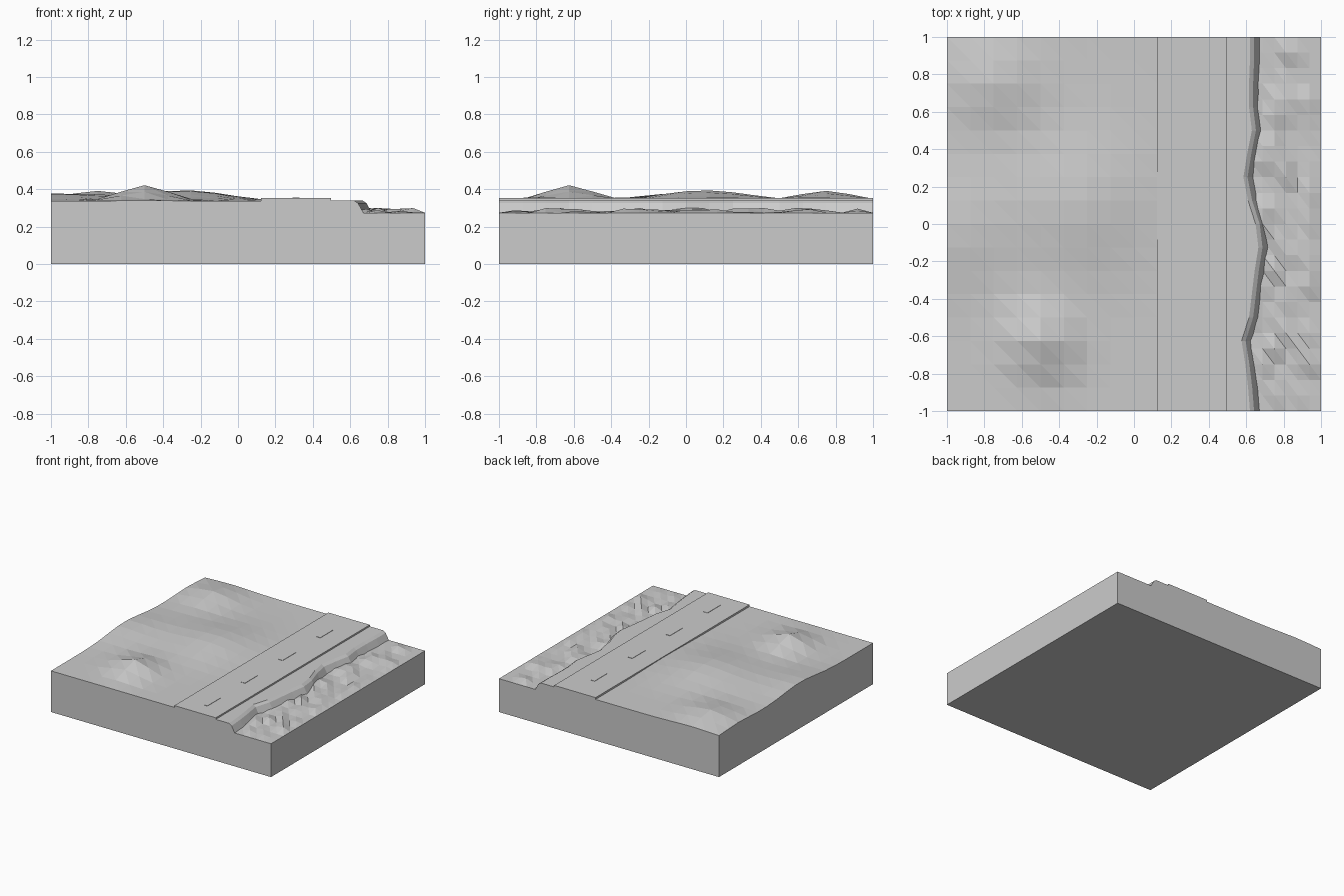
import bpy, bmesh, math, random

if "Cube" in bpy.data.objects:
    bpy.data.objects.remove(bpy.data.objects["Cube"])
random.seed(7)


def sheet_solid(name, rows, bottom):
    """Closed solid: surface through rows of points, vertical skirt, flat bottom."""
    bm = bmesh.new()
    top = [[bm.verts.new(p) for p in row] for row in rows]
    n, m = len(top), len(top[0])
    for j in range(n - 1):
        for i in range(m - 1):
            a, b, c, d = top[j][i], top[j][i + 1], top[j + 1][i + 1], top[j + 1][i]
            bm.faces.new((a, b, d))
            bm.faces.new((b, c, d))
    rim = (top[0] + [r[-1] for r in top[1:]] + top[-1][-2::-1]
           + [r[0] for r in top[-2:0:-1]])
    low = [bm.verts.new((v.co.x, v.co.y, bottom)) for v in rim]
    for k in range(len(rim)):
        q = (k + 1) % len(rim)
        bm.faces.new((rim[k], low[k], low[q], rim[q]))
    bm.faces.new(low[::-1])
    bmesh.ops.recalc_face_normals(bm, faces=bm.faces)
    me = bpy.data.meshes.new(name)
    bm.to_mesh(me)
    bm.free()
    ob = bpy.data.objects.new(name, me)
    bpy.context.collection.objects.link(ob)
    return ob


def box(name, x0, x1, y0, y1, z0, z1):
    return sheet_solid(name, [[(x, y, z1) for x in (x0, x1)] for y in (y0, y1)], z0)


# Hills: centre x, centre y, height, spread x, spread y
HILLS = [(-0.5, -0.625, 0.083, 0.12, 0.12), (-0.25, 0.1, 0.052, 0.2, 0.24),
         (-0.75, 0.75, 0.053, 0.16, 0.14), (-1.0, -0.06, 0.037, 0.2, 0.2),
         (-0.62, 0.1, 0.02, 0.2, 0.2)]


def height(x, y):
    return 0.338 + sum(h * math.exp(-0.5 * (((x - a) / s) ** 2 + ((y - b) / t) ** 2))
                       for a, b, h, s, t in HILLS)


# Ground with hills, road bed, wavy bank and lake bed
SHORE = [.62, .61, .595, .575, .615, .63, .645, .665, .65, .61, .585, .605,
         .63, .615, .615, .62, .62]
rows = []
for j, s in enumerate(SHORE):
    y = -1 + j * 0.125
    row = [(-1 + i * 0.125, y, height(-1 + i * 0.125, y)) for i in range(10)]
    row += [(0.5, y, 0.34), (s, y, 0.34), (s + 0.022, y, 0.325),
            (s + 0.05, y, 0.275), (s + 0.1, y, 0.19), (0.9, y, 0.12), (1, y, 0.11)]
    rows.append(row)
sheet_solid("ground", rows, 0)

# Choppy water beside the bank, calm along its borders
rows = []
for j in range(25):
    y = -1 + j / 12
    row = []
    for i in range(8):
        edge = j in (0, 24) or i in (0, 7)
        z = 0.274 if edge else 0.274 + max(0, random.uniform(-0.012, 0.027))
        row.append((0.5625 + i * 0.0625, y, z))
    rows.append(row)
sheet_solid("water", rows, 0.11)

# Road with dashed centre line
box("road", 0.122, 0.498, -1, 1, 0.3, 0.353)
for k in range(4):
    y = -0.783 + k * 0.489
    box(f"road_dash_{k + 1}", 0.292, 0.329, y - 0.085, y + 0.085, 0.35, 0.3555)
